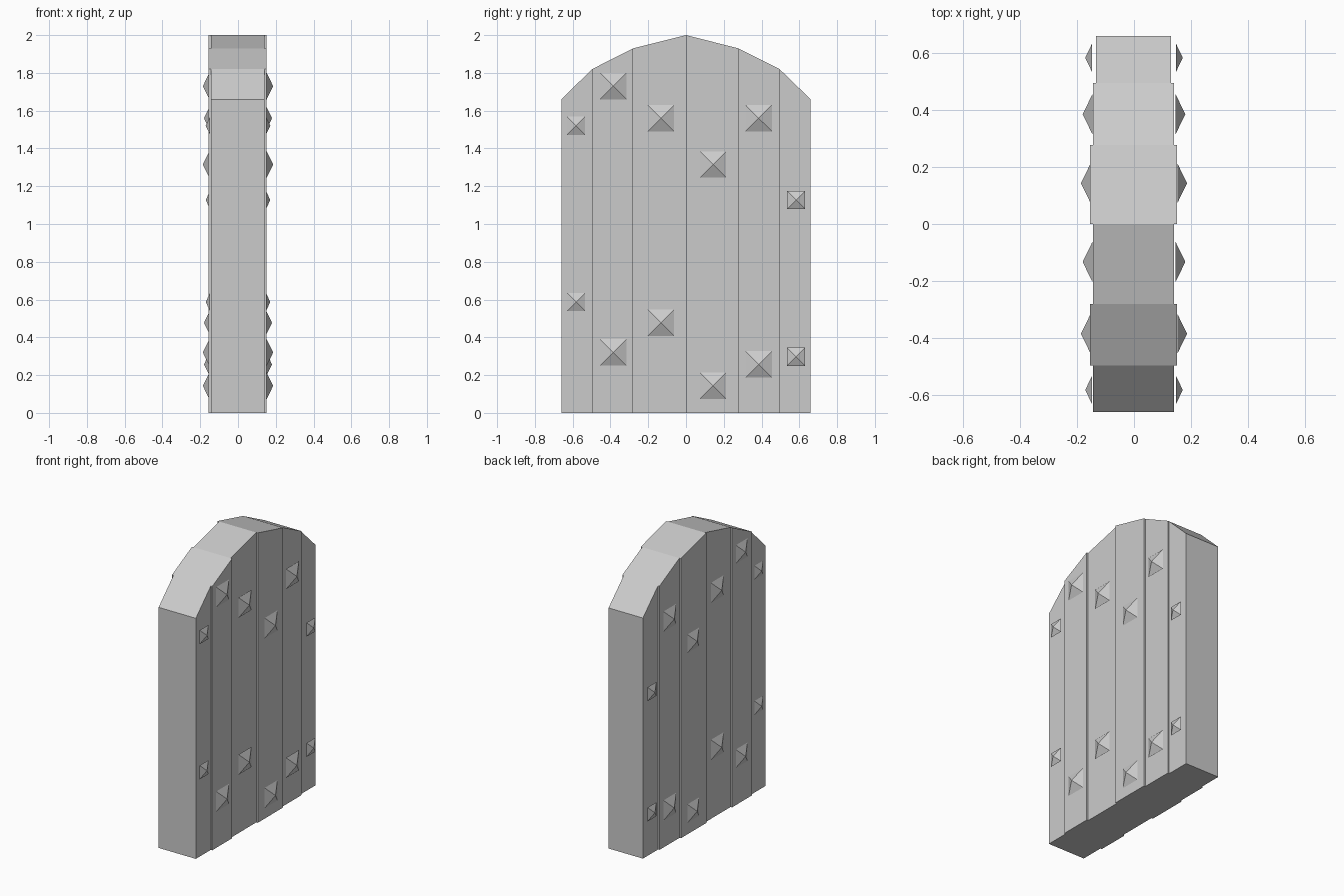
import bpy
import bmesh

cube = bpy.data.objects.get("Cube")
if cube:
    bpy.data.objects.remove(cube, do_unlink=True)

# One plain grey for the whole door
grey = bpy.data.materials.new("plain grey")
grey.use_nodes = True
colour = (0.6, 0.6, 0.6, 1)
grey.diffuse_color = colour
grey.node_tree.nodes["Principled BSDF"].inputs["Base Color"].default_value = colour


def finish(name, bm):
    bmesh.ops.recalc_face_normals(bm, faces=bm.faces)
    mesh = bpy.data.meshes.new(name)
    bm.to_mesh(mesh)
    bm.free()
    mesh.materials.append(grey)
    obj = bpy.data.objects.new(name, mesh)
    bpy.context.scene.collection.objects.link(obj)
    return obj


def plank(name, y0, z0, y1, z1, half, shift=-0.002):
    """Upright board with a sloping top, extruded across x."""
    bm = bmesh.new()
    outline = [(y0, 0), (y1, 0), (y1, z1), (y0, z0)]
    face = bm.faces.new([bm.verts.new((shift - half, y, z)) for y, z in outline])
    new = bmesh.ops.extrude_face_region(bm, geom=[face])["geom"]
    verts = [v for v in new if isinstance(v, bmesh.types.BMVert)]
    bmesh.ops.translate(bm, verts=verts, vec=(2 * half, 0, 0))
    finish(name, bm)


def stud(name, side, y, z, half, base, tip):
    """Four-sided pyramid pointing out of one face of the door."""
    bm = bmesh.new()
    corners = [bm.verts.new((side * base, y + a * half, z + b * half))
               for a, b in ((-1, -1), (1, -1), (1, 1), (-1, 1))]
    peak = bm.verts.new((side * tip, y, z))
    bm.faces.new(corners)
    for i in range(4):
        bm.faces.new((corners[i], corners[(i + 1) % 4], peak))
    finish(name, bm)


# Planks under an arched top, each a slightly different thickness
arch = [(-0.66, 1.66), (-0.497, 1.82), (-0.28, 1.93), (0, 2),
        (0.277, 1.93), (0.495, 1.82), (0.66, 1.66)]
halves = [0.142, 0.153, 0.142, 0.153, 0.142, 0.131]
for i, half in enumerate(halves):
    plank(f"plank_{i + 1}", *arch[i], *arch[i + 1], half)

# Studs: y, upper z, lower z, half width, base x, tip x
studs = [
    (-0.582, 1.52, 0.587, 0.048, 0.148, 0.171),
    (-0.385, 1.73, 0.32, 0.07, 0.152, 0.186),
    (-0.133, 1.56, 0.477, 0.07, 0.146, 0.18),
    (0.143, 1.315, 0.143, 0.07, 0.152, 0.186),
    (0.385, 1.56, 0.257, 0.07, 0.146, 0.18),
    (0.583, 1.127, 0.297, 0.048, 0.148, 0.171),
]
for i, (y, top, bottom, half, base, tip) in enumerate(studs):
    for side, side_name in ((1, "left"), (-1, "right")):
        for z, level in ((top, "upper"), (bottom, "lower")):
            stud(f"{level}_{side_name}_stud_{i + 1}", side, y, z, half, base, tip)
